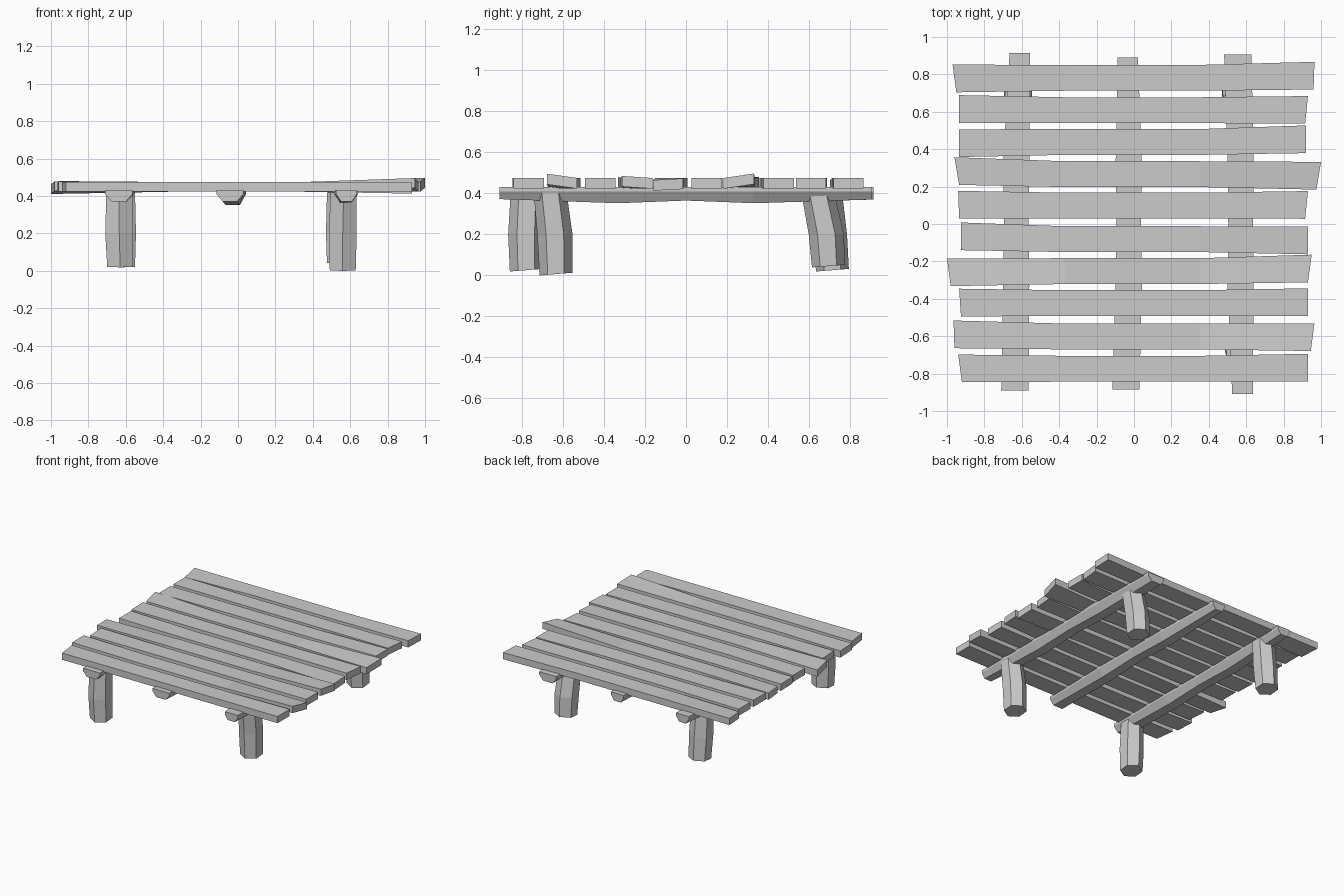
import bpy, bmesh, math
from mathutils import Vector

if "Cube" in bpy.data.objects:
    bpy.data.objects.remove(bpy.data.objects["Cube"])


def loft(name, rings):
    """Closed mesh skinned through rings with equal vertex counts."""
    bm = bmesh.new()
    loops = [[bm.verts.new(p) for p in ring] for ring in rings]
    n = len(loops[0])
    for a, b in zip(loops, loops[1:]):
        for i in range(n):
            j = (i + 1) % n
            bm.faces.new((a[i], a[j], b[j], b[i]))
    bm.faces.new(loops[0])
    bm.faces.new(loops[-1])
    bmesh.ops.recalc_face_normals(bm, faces=bm.faces)
    me = bpy.data.meshes.new(name)
    bm.to_mesh(me)
    bm.free()
    ob = bpy.data.objects.new(name, me)
    bpy.context.collection.objects.link(ob)
    return ob


# Deck planks: left end (x back, x front, y centre, z back, z front), then right end
planks = [
    (-.97, -.95, .778, 0, -.01, .965, .96, .793, 0, 0),
    (-.935, -.935, .615, 0, 0, .93, .915, .61, 0, 0),
    (-.935, -.935, .432, 0, 0, .92, .92, .453, 0, 0),
    (-.96, -.935, .283, .005, -.005, 1.0, .975, .258, .022, .0),
    (-.94, -.935, .103, 0, 0, .93, .915, .102, 0, 0),
    (-.925, -.925, -.066, 0, 0, .93, .93, -.088, -.002, -.01),
    (-1.0, -.98, -.258, -.012, .004, .95, .93, -.238, 0, .01),
    (-.935, -.925, -.42, 0, 0, .93, .93, -.418, 0, 0),
    (-.965, -.96, -.59, 0, .002, .965, .945, -.605, 0, .021),
    (-.94, -.92, -.772, 0, 0, .93, .93, -.768, 0, 0),
]
TOP, THICK, HALF = .475, .052, .074


def plank_ring(xb, xf, y, zb, zf, half=HALF):
    yb, yf = y + half, y - half
    return [(xb, yb, TOP + zb), (xf, yf, TOP + zf),
            (xf, yf, TOP + zf - THICK), (xb, yb, TOP + zb - THICK)]


for k, p in enumerate(planks):
    left, right = p[:5], p[5:]
    y = (left[2] + right[2]) / 2
    loft(f"deck_plank_{k + 1}", [
        plank_ring(*left),
        plank_ring(-.37, -.37, y - .004, 0, 0, .069),
        plank_ring(.35, .35, y - .004, 0, 0, .069),
        plank_ring(*right)])


# Cross beams: tapered trapezoid section with a slight sag
def beam_ring(x, y, half, low):
    foot = half * .55
    return [(x - half, y, .431), (x + half, y, .431), (x + half, y, .41),
            (x + foot, y, low), (x - foot, y, low), (x - half, y, .41)]


# name, front (x, y, half width), middle x, back (x, y, half width)
for name, f, xm, b in (
        ("left", (-.637, -.89, .073), -.63, (-.61, .915, .055)),
        ("middle", (-.043, -.885, .072), -.028, (-.033, .89, .054)),
        ("right", (.58, -.91, .055), .57, (.555, .905, .073))):
    loft(f"{name}_beam", [
        beam_ring(*f, .372),
        beam_ring(xm, -.33, .07, .352),
        beam_ring(xm, 0, .066, .365),
        beam_ring(xm, .33, .07, .352),
        beam_ring(*b, .37)])


# Hexagonal legs, slightly bent: centres of bottom, middle and top rings
def leg(name, *centres):
    rings = []
    for c, r in zip(centres, (.08, .086, .08)):
        rings.append([Vector(c) + Vector((r * math.cos(a), r * math.sin(a), 0))
                      for a in (math.pi / 6 + i * math.pi / 3 for i in range(6))])
    # tilt the foot a little
    for v in rings[0]:
        v.z += (v.y - centres[0][1]) * .08
    loft(name, rings)


leg("front_left_leg", (-.63, -.78, .025), (-.635, -.782, .2), (-.635, -.775, .42))
leg("front_right_leg", (.56, -.635, .006), (.56, -.64, .2), (.565, -.665, .42))
leg("back_left_leg", (-.62, .715, .025), (-.62, .70, .2), (-.62, .68, .42))
leg("back_right_leg", (.545, .695, .045), (.545, .685, .2), (.545, .64, .42))
